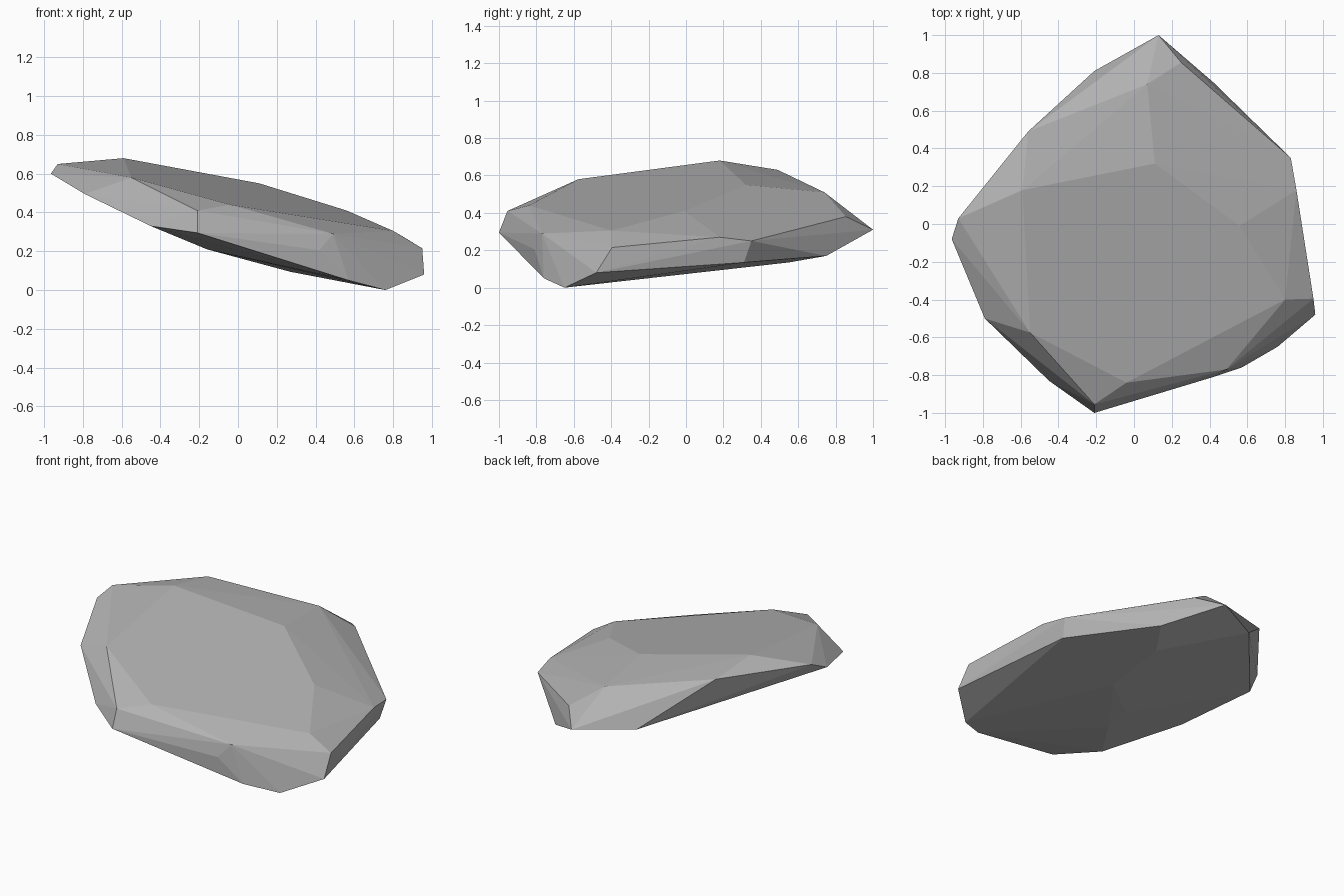
import bpy
import bmesh
from math import radians

default_cube = bpy.data.objects.get("Cube")
if default_cube:
    bpy.data.objects.remove(default_cube, do_unlink=True)


def flat_material(name, colour):
    material = bpy.data.materials.new(name)
    material.use_nodes = True
    material.diffuse_color = colour
    shader = material.node_tree.nodes["Principled BSDF"]
    shader.inputs["Base Color"].default_value = colour
    shader.inputs["Roughness"].default_value = 0.9
    return material


# Corners of the sloping upper face
crown = [(-.59, .18, .68), (.11, .32, .55), (.56, -.01, .41), (.80, -.40, .305),
         (-.04, -.84, .44), (-.55, -.575, .58), (.07, .74, .51)]

# Chipped corners around the upper edge
upper_rim = [(-.56, .49, .63), (-.93, .03, .65), (-.21, -.955, .41),
             (.49, -.77, .29), (.95, -.395, .215), (.86, .18, .27),
             (.83, .35, .25), (.25, .855, .38)]

# Widest corners around the lower edge
lower_rim = [(.13, 1, .31), (-.21, .81, .33), (-.965, -.08, .60), (-.79, -.50, .495),
             (-.45, -.83, .33), (-.21, -1, .295), (.42, -.81, .205),
             (.57, -.76, .05), (.76, -.65, 0), (.96, -.48, .08),
             (.81, .31, .135), (.42, .75, .17)]

# Shallow underside
belly = [(.27, .13, .094), (-.11, -.21, .20), (-.16, -.43, .21), (.29, .55, .135)]


def faceted_stone(name, corners, material):
    """Wrap the corners in one closed, flat-faced convex shell."""
    bm = bmesh.new()
    for corner in corners:
        bm.verts.new(corner)
    hull = bmesh.ops.convex_hull(bm, input=bm.verts[:], use_existing_faces=False)
    unused = {v for v in hull["geom_interior"] + hull["geom_unused"]
              if isinstance(v, bmesh.types.BMVert) and v.is_valid}
    bmesh.ops.delete(bm, geom=list(unused), context="VERTS")
    # Merge nearly level triangles into broad facets
    bmesh.ops.dissolve_limit(bm, angle_limit=radians(1), verts=bm.verts[:], edges=bm.edges[:])
    bmesh.ops.recalc_face_normals(bm, faces=bm.faces[:])
    for face in bm.faces:
        face.smooth = False
    mesh = bpy.data.meshes.new(name)
    bm.to_mesh(mesh)
    bm.free()
    mesh.materials.append(material)
    stone = bpy.data.objects.new(name, mesh)
    bpy.context.scene.collection.objects.link(stone)
    return stone


stone_grey = flat_material("stone_grey", (.45, .45, .45, 1))
faceted_stone("flat_rock", crown + upper_rim + lower_rim + belly, stone_grey)
